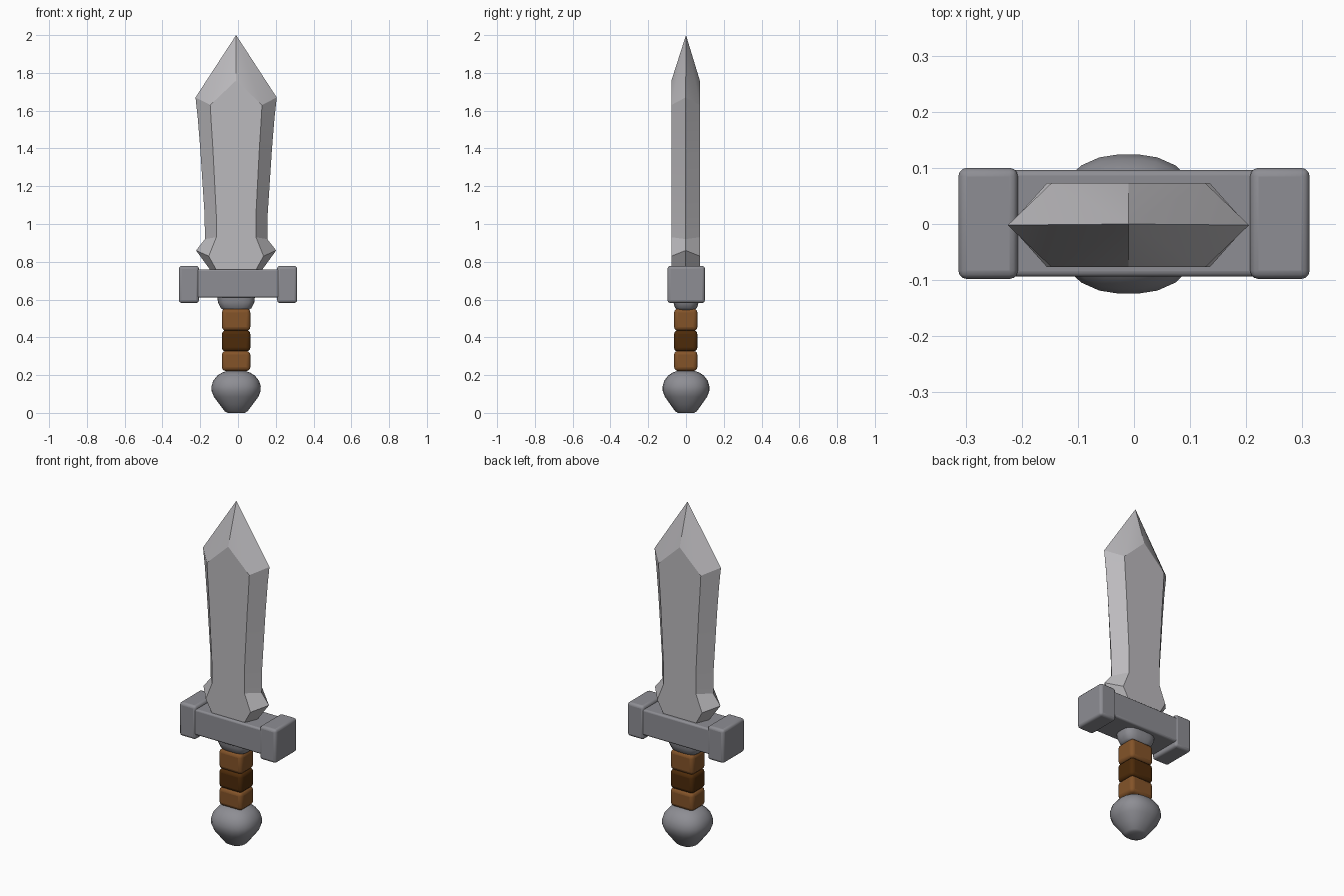
import bpy, bmesh, math

if "Cube" in bpy.data.objects:
    bpy.data.objects.remove(bpy.data.objects["Cube"])


def material(name, rgb):
    m = bpy.data.materials.new(name)
    m.diffuse_color = (*rgb, 1)
    m.use_nodes = True
    m.node_tree.nodes["Principled BSDF"].inputs["Base Color"].default_value = m.diffuse_color
    return m


STEEL = material("light steel", (0.50, 0.49, 0.51))
IRON = material("dark iron", (0.27, 0.27, 0.295))
LEATHER = material("brown leather", (0.23, 0.088, 0.022))
DARK = material("dark leather", (0.075, 0.024, 0.003))
CX = -0.01  # blade and grip sit slightly left of centre


def finish(bm, name, mat, angle=35, bevel=0):
    """Turn a bmesh into a shaded object, optionally with rounded edges."""
    bmesh.ops.recalc_face_normals(bm, faces=bm.faces)
    me = bpy.data.meshes.new(name)
    bm.to_mesh(me)
    bm.free()
    me.materials.append(mat)
    ob = bpy.data.objects.new(name, me)
    bpy.context.collection.objects.link(ob)
    if bevel:
        mod = ob.modifiers.new("rounded edges", 'BEVEL')
        mod.width, mod.segments = bevel, 3
    bpy.ops.object.select_all(action='DESELECT')
    ob.select_set(True)
    bpy.context.view_layer.objects.active = ob
    bpy.ops.object.shade_smooth_by_angle(angle=math.radians(angle))
    return ob


def loft(bm, rings, cap_top=True):
    """Skin a stack of rings and close the bottom (and the top)."""
    loops = [[bm.verts.new(p) for p in ring] for ring in rings]
    for a, b in zip(loops, loops[1:]):
        for i in range(len(a)):
            j = (i + 1) % len(a)
            bm.faces.new((a[i], a[j], b[j], b[i]))
    bm.faces.new(loops[0][::-1])
    if cap_top:
        bm.faces.new(loops[-1])
    return loops[-1]


def box(name, mat, x, y, z, bevel):
    """Rounded box from (min, max) ranges."""
    bm = bmesh.new()
    loft(bm, [[(x[0], y[0], h), (x[1], y[0], h), (x[1], y[1], h), (x[0], y[1], h)] for h in z])
    return finish(bm, name, mat, 60, bevel)


# Blade: eight-point section with flat faces, cutting edges and a ridged tip
def blade_ring(edge, flat, z_edge, z_flat, z_mid, depth=0.075):
    pts = [(-edge, 0, z_edge), (-flat, -depth, z_flat), (0, -depth, z_mid), (flat, -depth, z_flat),
           (edge, 0, z_edge), (flat, depth, z_flat), (0, depth, z_mid), (-flat, depth, z_flat)]
    return [(x + CX, y - 0.002, z) for x, y, z in pts]


bm = bmesh.new()
levels = [(0.125, 0.095, 0.74, 0.74, 0.74), (0.212, 0.145, 0.86, 0.83, 0.83),
          (0.165, 0.105, 0.92, 0.93, 0.93), (0.167, 0.105, 1.05, 1.05, 1.05),
          (0.190, 0.123, 1.40, 1.40, 1.40), (0.203, 0.132, 1.56, 1.54, 1.54),
          (0.215, 0.137, 1.67, 1.63, 1.76)]
top = loft(bm, [blade_ring(*lv) for lv in levels], cap_top=False)
tip = bm.verts.new((CX, 0, 2.0))
for i in range(8):
    bm.faces.new((top[i], top[(i + 1) % 8], tip))
finish(bm, "blade", STEEL, 22)

# Crossguard bar and its two end blocks
box("guard_bar", IRON, (-0.23, 0.23), (-0.094, 0.096), (0.61, 0.76), 0.01)
for side, x in (("left", (-0.313, -0.207)), ("right", (0.207, 0.313))):
    box(side + "_guard_end", IRON, x, (-0.098, 0.1), (0.582, 0.778), 0.015)


# Round parts with a slightly squared section
def turned(name, mat, profile, squareness, y_scale=1.0, sides=24):
    bm = bmesh.new()
    rings = []
    for r, z in profile:
        ring = []
        for i in range(sides):
            a = math.tau * (i + 0.5) / sides
            c, s = math.cos(a), math.sin(a)
            k = r / (abs(c) ** squareness + abs(s) ** squareness) ** (1 / squareness)
            ring.append((CX + k * c, k * s * y_scale, z))
        rings.append(ring)
    loft(bm, rings)
    return finish(bm, name, mat, 45)


# Collar under the guard
turned("collar", IRON, [(0.068, 0.545), (0.082, 0.555), (0.096, 0.585), (0.10, 0.62)], 3.5, 0.7)

# Three leather wraps on the grip
for name, mat, z in (("lower_wrap", LEATHER, (0.222, 0.328)), ("middle_wrap", DARK, (0.325, 0.437)),
                     ("upper_wrap", LEATHER, (0.435, 0.552))):
    box(name, mat, (CX - 0.075, CX + 0.075), (-0.063, 0.06), z, 0.02)

# Pommel
turned("pommel", IRON, [(0.045, 0.0), (0.06, 0.008), (0.088, 0.045), (0.118, 0.085), (0.13, 0.115),
                        (0.131, 0.14), (0.122, 0.17), (0.10, 0.197), (0.075, 0.213), (0.05, 0.222)],
       2.4, 0.95)
